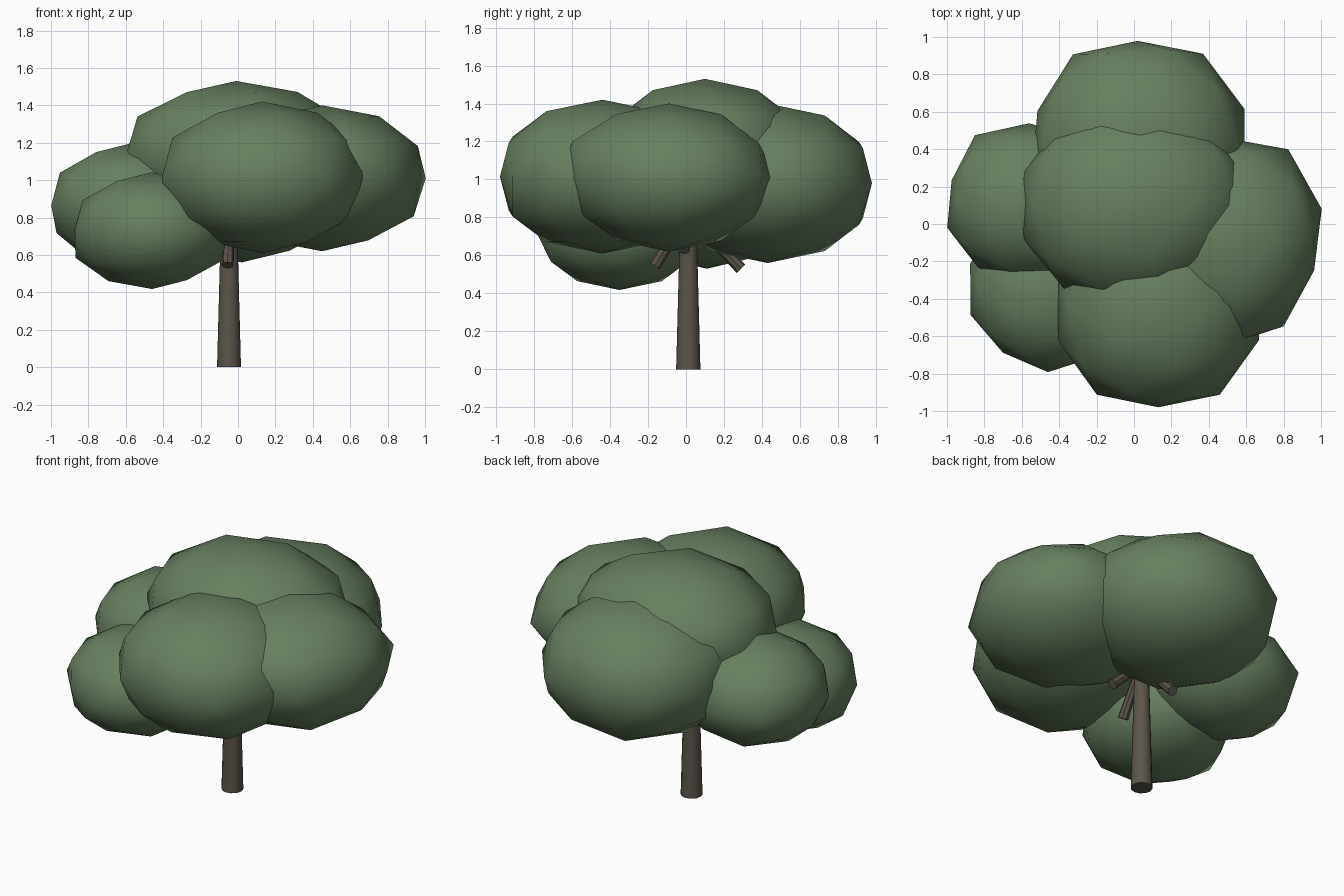
import bpy
from mathutils import Vector

if "Cube" in bpy.data.objects:
    bpy.data.objects.remove(bpy.data.objects["Cube"])


def material(name, color):
    m = bpy.data.materials.new(name)
    m.diffuse_color = (*color, 1)
    m.use_nodes = True
    m.node_tree.nodes["Principled BSDF"].inputs["Base Color"].default_value = m.diffuse_color
    return m


LEAF = material("leaf_green", (0.135, 0.215, 0.115))
BARK = material("bark_brown", (0.105, 0.09, 0.068))


def finish(name, mat):
    ob = bpy.context.object
    ob.name = name
    ob.data.materials.append(mat)
    return ob


def limb(name, start, end, r1, r2, sides):
    a, b = Vector(start), Vector(end)
    d = b - a
    bpy.ops.mesh.primitive_cone_add(
        vertices=sides, radius1=r1, radius2=r2, depth=d.length,
        location=(a + b) / 2, rotation=d.to_track_quat('Z', 'Y').to_euler())
    finish(name, BARK)
    bpy.ops.object.shade_smooth_by_angle()


def foliage(name, center, radii, bumps=()):
    """Low-poly ellipsoid; each bump is (direction, swell or dent amount)."""
    bpy.ops.mesh.primitive_ico_sphere_add(subdivisions=2, radius=1, location=center)
    ob = finish(name, LEAF)
    for v in ob.data.vertices:
        n = v.co.normalized()
        k = 1 + sum(amt * max(0, n.dot(Vector(d).normalized())) ** 10 for d, amt in bumps)
        v.co = Vector(c * k * r for c, r in zip(v.co, radii))
    bpy.ops.object.shade_smooth()


# Tapered trunk
limb("trunk", (-0.048, 0.012, 0), (-0.048, 0.012, 0.9), 0.064, 0.04, 12)

# Short branches poking out under the canopy
fork = (-0.045, 0.01, 0.82)
limb("front_branch", fork, (-0.055, -0.165, 0.545), 0.025, 0.032, 8)
limb("back_branch", fork, (-0.05, 0.29, 0.53), 0.025, 0.032, 8)
limb("right_branch", fork, (0.155, -0.01, 0.63), 0.025, 0.032, 8)

# Overlapping flattened leaf clumps
foliage("front_foliage", (0.13, -0.44, 1.015), (0.565, 0.59, 0.405),
        [((0, -1, 0), -0.085)])
foliage("right_foliage", (0.45, -0.09, 1.01), (0.58, 0.55, 0.39),
        [((0.59, 0.81, 0), 0.1), ((0.95, -0.31, 0), -0.07), ((0.28, -0.9, 0.3), 0.1)])
foliage("back_foliage", (0.02, 0.43, 0.98), (0.60, 0.60, 0.42),
        [((0, 1, 0), -0.085), ((-0.95, 0.31, 0), -0.06)])
foliage("top_foliage", (-0.01, 0.10, 1.13), (0.62, 0.55, 0.40),
        [((0.9, 0.3, 0.3), 0.1)])
foliage("left_foliage", (-0.56, 0.11, 0.865), (0.465, 0.425, 0.335),
        [((-0.95, 0.31, 0), -0.07), ((-0.59, 0.81, 0), 0.07)])
foliage("front_left_foliage", (-0.46, -0.35, 0.73), (0.435, 0.445, 0.312),
        [((-0.59, -0.81, 0), -0.06), ((-0.8, 0, -0.5), 0.05)])
